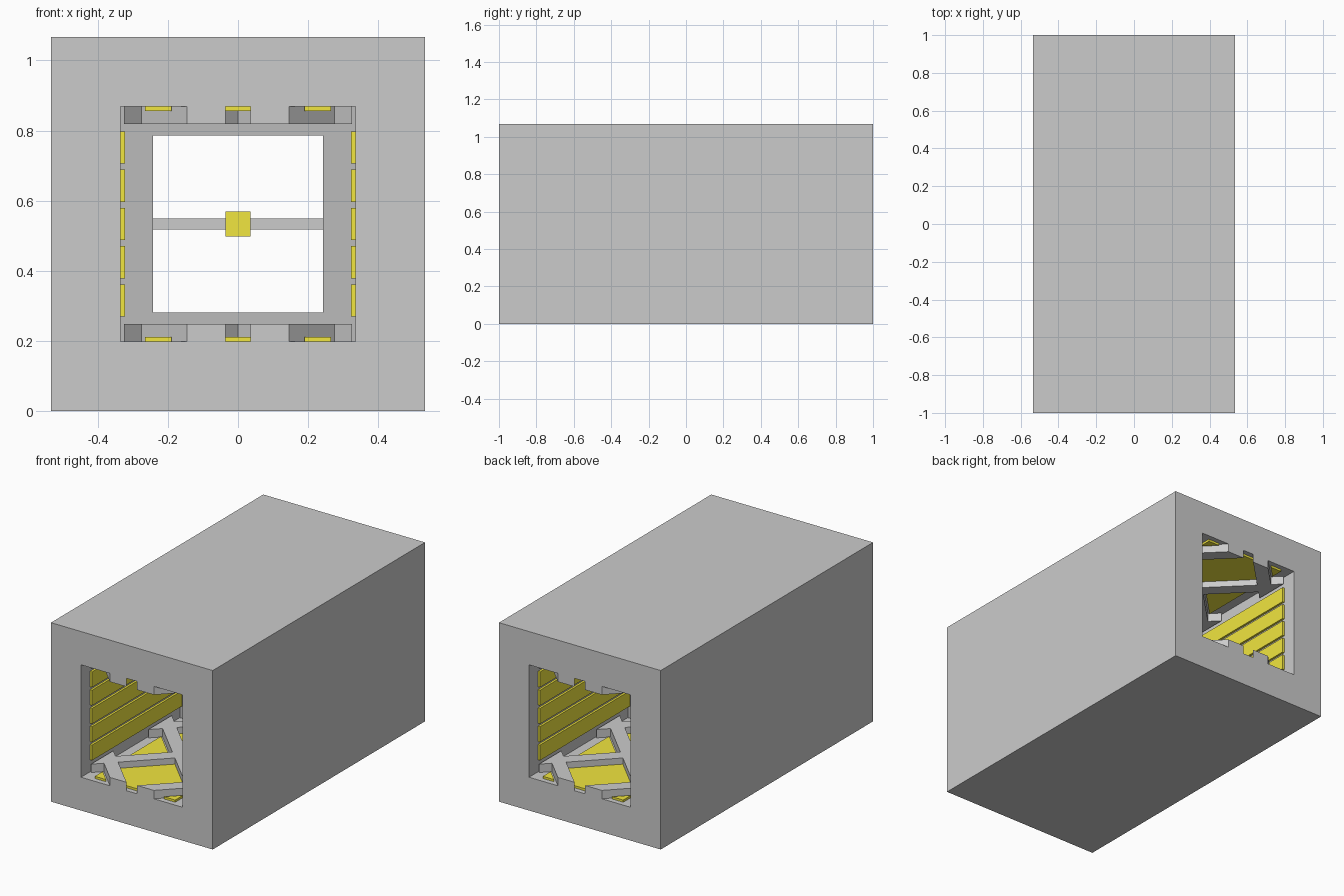
import bpy, bmesh
from mathutils import Vector

if "Cube" in bpy.data.objects:
    bpy.data.objects.remove(bpy.data.objects["Cube"])

H = 1.067          # outer height and width
MID = H / 2        # tunnel axis height
IN = 0.335         # tunnel half width

def material(name, rgb):
    m = bpy.data.materials.new(name)
    m.diffuse_color = (*rgb, 1)
    m.use_nodes = True
    m.node_tree.nodes["Principled BSDF"].inputs["Base Color"].default_value = m.diffuse_color
    return m

yellow = material("yellow_paint", (0.88, 0.79, 0.05))
dark = material("dark_grey", (0.5, 0.5, 0.5))

def finish(name, bm, mat=None):
    bmesh.ops.recalc_face_normals(bm, faces=bm.faces)
    me = bpy.data.meshes.new(name)
    bm.to_mesh(me)
    bm.free()
    ob = bpy.data.objects.new(name, me)
    bpy.context.collection.objects.link(ob)
    if mat:
        me.materials.append(mat)
    return ob

def add_box(bm, lo, hi):
    geo = bmesh.ops.create_cube(bm, size=1)
    for v in geo["verts"]:
        v.co = Vector([(a + b) / 2 + c * (b - a) for a, b, c in zip(lo, hi, v.co)])

def tube(name, half_out, z_out, half_in, z_in, depth, mat=None):
    """Square frame extruded along y."""
    bm = bmesh.new()
    rings = []
    for h, dz in ((half_out, z_out), (half_in, z_in)):
        for y in (-depth, depth):
            rings.append([bm.verts.new((sx * h, y, MID + sz * dz))
                          for sx, sz in ((-1, -1), (1, -1), (1, 1), (-1, 1))])
    of, ob, nf, nb = rings
    for a, b in ((of, ob), (of, nf), (nf, nb), (ob, nb)):
        for i in range(4):
            j = (i + 1) % 4
            bm.faces.new((a[i], a[j], b[j], b[i]))
    return finish(name, bm, mat)

def clip(poly, a, b, c):
    """Keep the part of a convex polygon where a*x + b*y <= c."""
    out = []
    for p, q in zip(poly, poly[1:] + poly[:1]):
        dp, dq = a * p[0] + b * p[1] - c, a * q[0] + b * q[1] - c
        if dp <= 0:
            out.append(p)
        if dp * dq < 0:
            k = dp / (dp - dq)
            out.append((p[0] + k * (q[0] - p[0]), p[1] + k * (q[1] - p[1])))
    return out

def add_plate(bm, x0, x1, y_end, planes, thick):
    """Clipped plate on the floor, repeated on the ceiling."""
    poly = [(x0, -y_end), (x1, -y_end), (x1, y_end), (x0, y_end)]
    for p in planes:
        poly = clip(poly, *p)
    if len(poly) < 3:
        return
    for s in (-1, 1):
        z0, z1 = MID + s * IN, MID + s * (IN - thick)
        lo = [bm.verts.new((x, y, z0)) for x, y in poly]
        hi = [bm.verts.new((x, y, z1)) for x, y in poly]
        bm.faces.new(lo)
        bm.faces.new(hi)
        for i in range(len(poly)):
            j = (i + 1) % len(poly)
            bm.faces.new((lo[i], lo[j], hi[j], hi[i]))

# outer shell and the inner ring at mid length
tube("outer_shell", H / 2, MID, IN, IN, 1.0)
tube("inner_ring", IN, IN, 0.243, 0.252, 0.07, dark)

# yellow strips along both side walls
bm = bmesh.new()
for s in (-1, 1):
    for i in range(5):
        z = MID + (i - 2) * 0.109
        add_box(bm, (s * 0.3285 - 0.0065, -0.915, z - 0.046),
                (s * 0.3285 + 0.0065, 0.915, z + 0.046))
finish("wall_strips", bm, yellow)

# diagonal lattice bars on floor and ceiling
crossings = (-1.09, -0.54, 0.0, 0.54, 1.09)
W = 0.055
bm = bmesh.new()
for c in crossings:
    for s in (-1, 1):
        add_plate(bm, -0.325, 0.325, 1.0,
                  [(1, s, s * c + W), (-1, -s, -s * c + W)], 0.05)
finish("lattice_bars", bm)

# yellow panels: diamonds between crossings, triangles beside them
bm = bmesh.new()
for a, b in zip(crossings, crossings[1:]):
    m, r = (a + b) / 2, (b - a) / 2 - W
    add_plate(bm, -0.265, 0.265, 0.97,
              [(sx, sy, sy * m + r) for sx in (-1, 1) for sy in (-1, 1)], 0.013)
for c in crossings:
    for s in (-1, 1):
        x0, x1 = sorted((s * 0.05, s * 0.265))
        add_plate(bm, x0, x1, 0.97,
                  [(-s, sy, sy * c - W - 0.015) for sy in (-1, 1)], 0.013)
finish("lattice_panels", bm, yellow)

# cross bar with a cube at the centre
bm = bmesh.new()
add_box(bm, (-0.26, -0.016, MID - 0.016), (0.26, 0.016, MID + 0.016))
finish("cross_bar", bm)
bm = bmesh.new()
add_box(bm, (-0.035, -0.035, MID - 0.035), (0.035, 0.035, MID + 0.035))
finish("centre_cube", bm, yellow)
